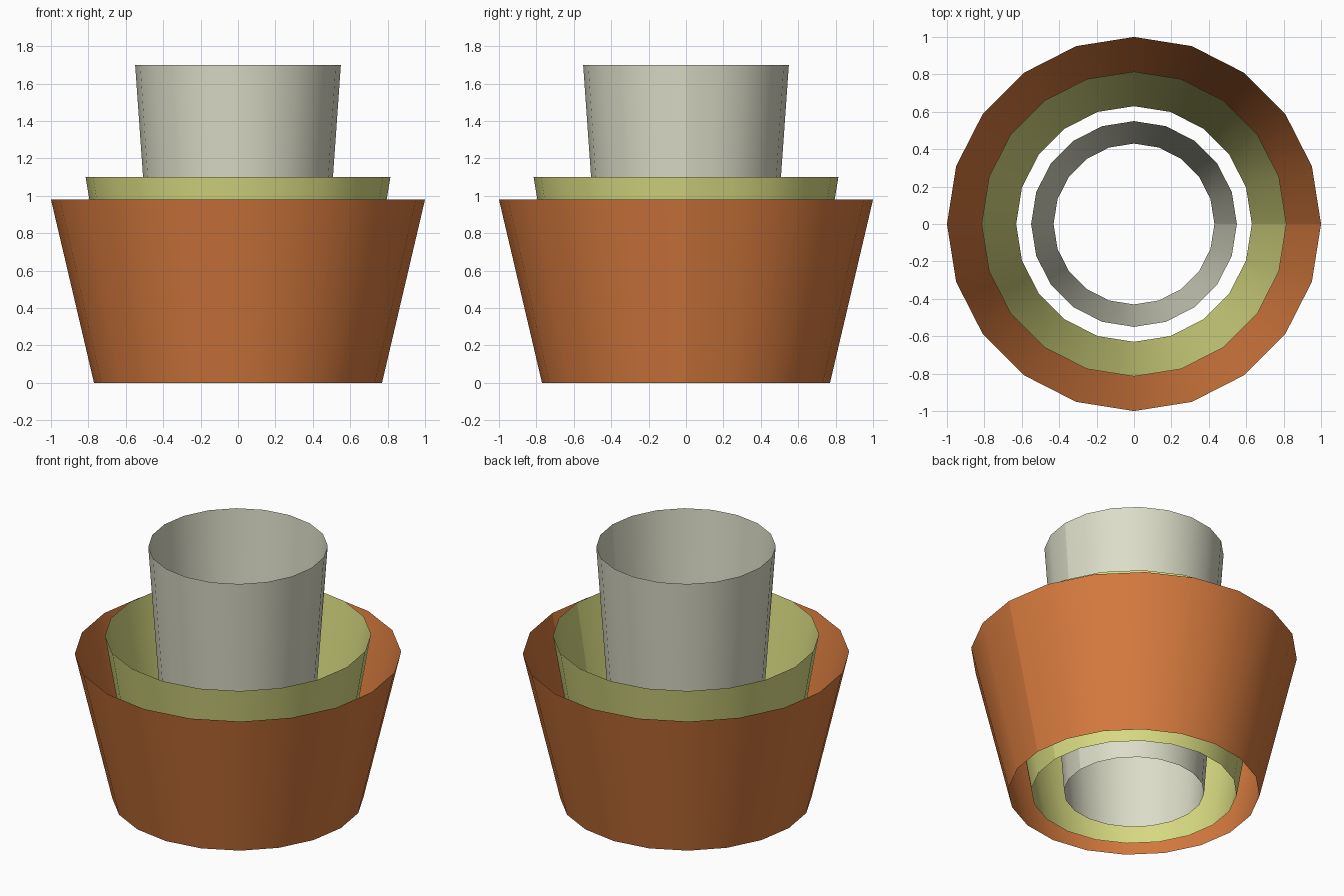
import bpy, math

if "Cube" in bpy.data.objects:
    bpy.data.objects.remove(bpy.data.objects["Cube"])

SIDES = 20


def material(name, rgb):
    m = bpy.data.materials.new(name)
    m.diffuse_color = (*rgb, 1.0)
    m.use_nodes = True
    m.node_tree.nodes["Principled BSDF"].inputs["Base Color"].default_value = m.diffuse_color
    return m


def open_cone(name, r_bottom, r_top, height, mat):
    """Thin open-ended tapered tube standing on z = 0, with a seam on +x."""
    verts = []
    for i in range(SIDES + 1):  # first and last columns meet at the seam
        a = 2 * math.pi * i / SIDES
        c, s = math.cos(a), math.sin(a)
        verts += [(r_bottom * c, r_bottom * s, 0), (r_top * c, r_top * s, height)]
    faces = [(2 * i, 2 * i + 2, 2 * i + 3, 2 * i + 1) for i in range(SIDES)]
    mesh = bpy.data.meshes.new(name)
    mesh.from_pydata(verts, [], faces)
    mesh.materials.append(mat)
    mesh.polygons.foreach_set("use_smooth", [True] * SIDES)
    mesh.update()
    obj = bpy.data.objects.new(name, mesh)
    bpy.context.collection.objects.link(obj)
    return obj


# Three nested tubes, from wide and low to narrow and tall
open_cone("outer_ring", 0.77, 1.0, 0.98, material("terracotta orange", (0.67, 0.195, 0.048)))
open_cone("middle_ring", 0.63, 0.815, 1.10, material("olive yellow", (0.69, 0.71, 0.223)))
open_cone("inner_tube", 0.43, 0.55, 1.70, material("warm light grey", (0.72, 0.72, 0.58)))
